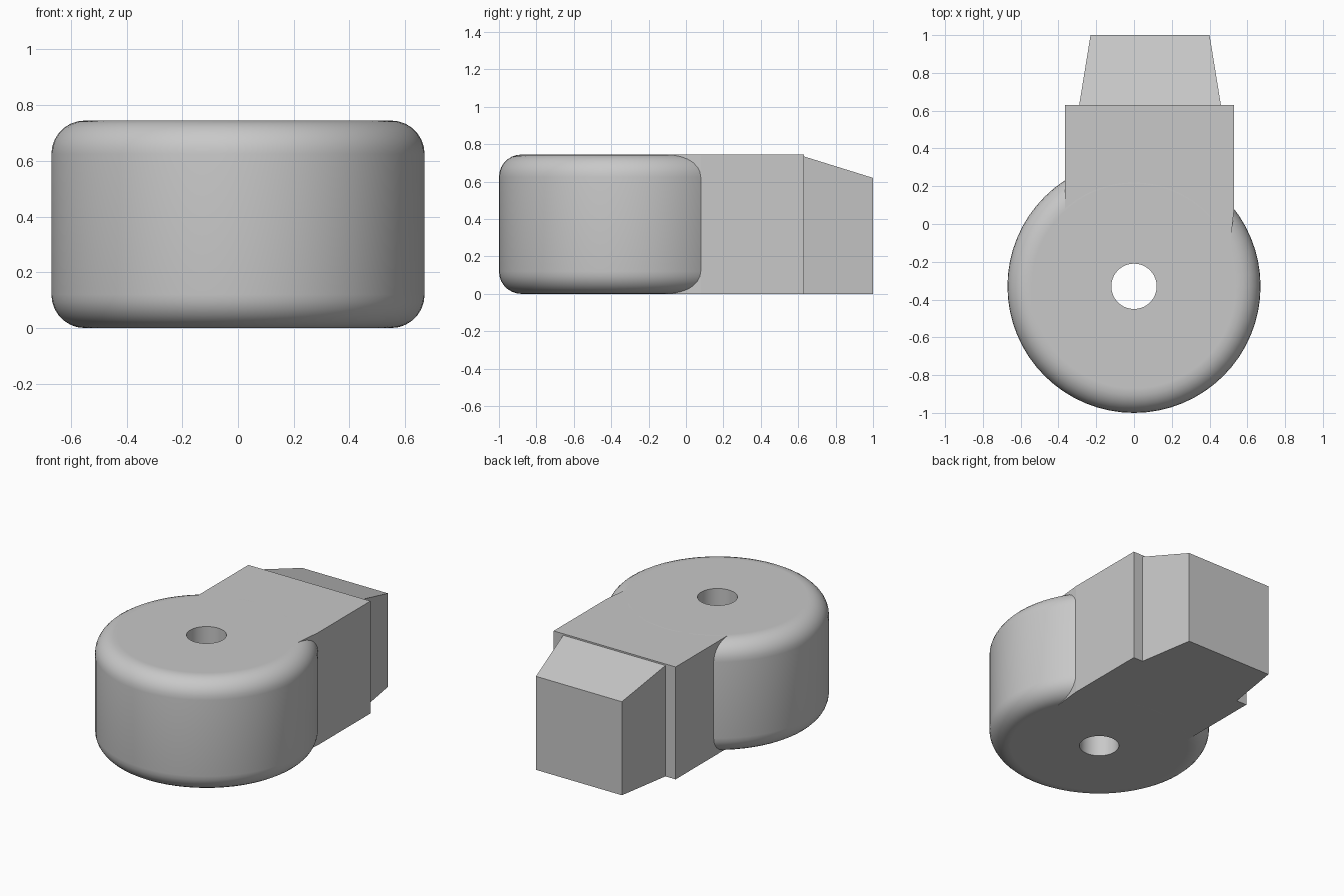
import bpy
import bmesh
import math
from mathutils import Vector

cube = bpy.data.objects.get("Cube")
if cube:
    bpy.data.objects.remove(cube, do_unlink=True)

HEIGHT = 0.745
CENTER = Vector((0, -0.33, 0))
RADIUS, FILLET, HOLE = 0.67, 0.12, 0.12

grey = bpy.data.materials.new("plain grey")
grey.use_nodes = True
colour = (0.58, 0.58, 0.58, 1)
grey.diffuse_color = colour
grey.node_tree.nodes["Principled BSDF"].inputs["Base Color"].default_value = colour


def finish(bm, name, smooth=False):
    """Turn a bmesh into a named grey object."""
    bmesh.ops.recalc_face_normals(bm, faces=bm.faces)
    mesh = bpy.data.meshes.new(name)
    bm.to_mesh(mesh)
    bm.free()
    mesh.materials.append(grey)
    obj = bpy.data.objects.new(name, mesh)
    bpy.context.collection.objects.link(obj)
    if smooth:
        bpy.ops.object.select_all(action="DESELECT")
        obj.select_set(True)
        bpy.context.view_layer.objects.active = obj
        bpy.ops.object.shade_smooth_by_angle(angle=math.radians(30))
    return obj


def solid(name, bottom, top):
    """Solid between two matching outlines."""
    bm = bmesh.new()
    low = [bm.verts.new(p) for p in bottom]
    high = [bm.verts.new(p) for p in top]
    bm.faces.new(low)
    bm.faces.new(high)
    n = len(low)
    for i in range(n):
        j = (i + 1) % n
        bm.faces.new((low[i], low[j], high[j], high[i]))
    return finish(bm, name)


# Round body: rounded rim and a centre hole, turned from one closed profile
profile = [(HOLE, 0), (RADIUS - FILLET - 0.01, 0)]
for base, start in ((FILLET, -90), (HEIGHT - FILLET, 0)):
    for i in range(8):
        a = math.radians(start + 90 * i / 7)
        profile.append((RADIUS - FILLET + FILLET * math.cos(a),
                        base + FILLET * math.sin(a)))
profile += [(RADIUS - FILLET - 0.01, HEIGHT), (HOLE, HEIGHT)]

bm = bmesh.new()
ring = [bm.verts.new(CENTER + Vector((r, 0, z))) for r, z in profile]
edges = [bm.edges.new((ring[i], ring[(i + 1) % len(ring)])) for i in range(len(ring))]
bmesh.ops.spin(bm, geom=ring + edges, cent=CENTER, axis=(0, 0, 1),
               angle=math.tau, steps=64, use_duplicate=False)
bmesh.ops.remove_doubles(bm, verts=bm.verts, dist=0.0005)
finish(bm, "round_body", smooth=True)

# Neck block: runs back from the round body, slightly tapered where it enters
outline = [(-0.365, 0.63), (-0.365, 0.02), (-0.3, -0.11),
           (0.51, -0.11), (0.53, 0.08), (0.53, 0.63)]
solid("neck_block", [(x, y, 0) for x, y in outline],
      [(x, y, HEIGHT) for x, y in outline])

# End block: narrows toward the back and slopes down on top
tip = [(-0.29, 0.63, 0.735), (0.46, 0.63, 0.735),
       (0.40, 1.0, 0.62), (-0.23, 1.0, 0.62)]
solid("end_block", [(x, y, 0) for x, y, z in tip], tip)
